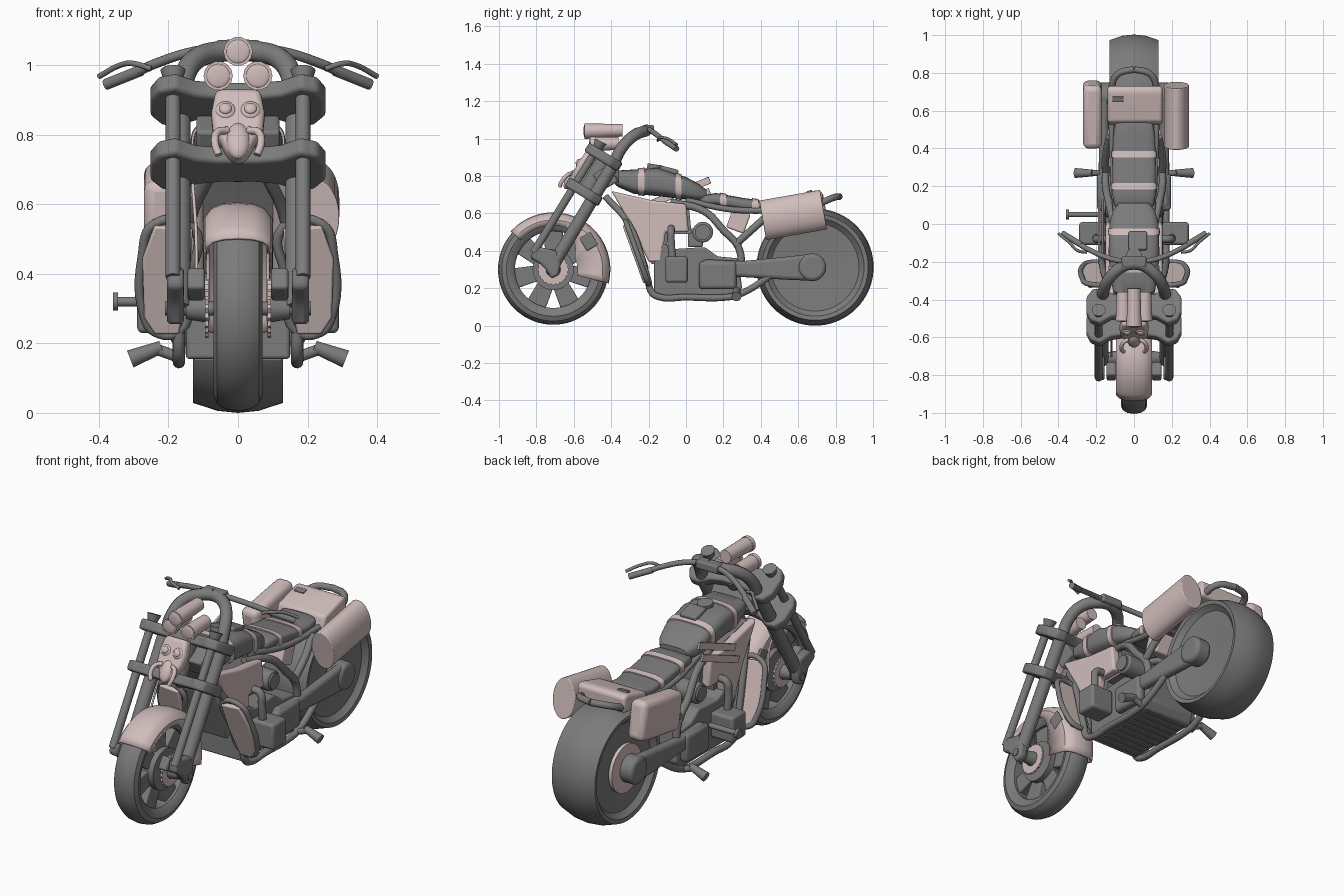
import bpy, bmesh
from math import sin, cos, pi, radians
from mathutils import Matrix, Vector

if "Cube" in bpy.data.objects:
    bpy.data.objects.remove(bpy.data.objects["Cube"])

PINK, DARK = bpy.data.materials.new("pale_pink"), bpy.data.materials.new("dark_grey")
PINK.diffuse_color, DARK.diffuse_color = (0.63, 0.51, 0.5, 1), (0.2, 0.2, 0.2, 1)

def frame(o, a, b):
    """Matrix with origin o, local x = a, local y = b."""
    a, b = Vector(a).normalized(), Vector(b).normalized()
    return Matrix.Translation(o) @ Matrix((a, b, a.cross(b))).transposed().to_4x4()

I, SIDE = Matrix.Identity(4), frame((0, 0, 0), (0, 1, 0), (0, 0, 1))  # SIDE: outline in y,z, extruded along x
W, P = Vector((0, .52, .85)), Vector((0, .85, -.52))  # along and across the raked fork

def finish(name, bm, pink=False, mirror=False, bevel=0, solid=0, M=I):
    bm.transform(M)
    bmesh.ops.remove_doubles(bm, verts=bm.verts, dist=1e-5)
    bmesh.ops.recalc_face_normals(bm, faces=bm.faces)
    me = bpy.data.meshes.new(name)
    bm.to_mesh(me)
    bm.free()
    ob = bpy.data.objects.new(name, me)
    bpy.context.collection.objects.link(ob)
    me.materials.append(PINK if pink else DARK)
    bpy.ops.object.select_all(action='DESELECT')
    ob.select_set(True)
    bpy.context.view_layer.objects.active = ob
    bpy.ops.object.shade_smooth_by_angle(angle=radians(35))
    if solid:
        ob.modifiers.new("solid", 'SOLIDIFY').thickness = solid
    if bevel:
        b = ob.modifiers.new("bevel", 'BEVEL')
        b.width, b.segments, b.limit_method = bevel, 3, 'ANGLE'
    if mirror:
        ob.modifiers.new("mirror", 'MIRROR')

def box(name, loc, size, rx=0, bevel=.01, **k):
    bm = bmesh.new()
    bmesh.ops.create_cube(bm, size=1)
    bm.transform(Matrix.Translation(loc) @ Matrix.Rotation(radians(rx), 4, 'X') @ Matrix.Diagonal((*size, 1)))
    finish(name, bm, bevel=bevel, **k)

def cyl(name, a, b, r, r2=None, flat=1, seg=28, **k):
    a, b, bm = Vector(a), Vector(b), bmesh.new()
    bmesh.ops.create_cone(bm, cap_ends=True, segments=seg, radius1=r, radius2=r2 or r, depth=(b - a).length)
    turn = (b - a).to_track_quat('Z', 'X').to_matrix().to_4x4()
    bm.transform(Matrix.Translation((a + b) / 2) @ Matrix.Diagonal((flat, 1, 1, 1)) @ turn)
    finish(name, bm, **k)

def ball(name, loc, s, **k):
    bm = bmesh.new()
    bmesh.ops.create_uvsphere(bm, u_segments=20, v_segments=12, radius=1)
    bm.transform(Matrix.Translation(loc) @ Matrix.Diagonal((*s, 1)))
    finish(name, bm, **k)

def tube(name, pts, r, closed=False, **k):
    cu = bpy.data.curves.new(name, 'CURVE')
    cu.dimensions, cu.bevel_depth, cu.bevel_resolution, cu.use_fill_caps = '3D', r, 4, True
    sp = cu.splines.new('BEZIER')
    sp.bezier_points.add(len(pts) - 1)
    sp.resolution_u, sp.use_cyclic_u = 6, closed
    for bp, p in zip(sp.bezier_points, pts):
        bp.co, bp.handle_left_type, bp.handle_right_type = p, 'AUTO', 'AUTO'
    ob = bpy.data.objects.new("path", cu)
    bpy.context.collection.objects.link(ob)
    me = bpy.data.meshes.new_from_object(ob.evaluated_get(bpy.context.evaluated_depsgraph_get()))
    bpy.data.objects.remove(ob)
    bm = bmesh.new()
    bm.from_mesh(me)
    finish(name, bm, **k)

def skin(name, rows, wrap_rows=False, wrap_cols=False, caps=False, **k):
    bm = bmesh.new()
    vs = [[bm.verts.new(p) for p in row] for row in rows]
    n, m = len(vs), len(vs[0])
    for i in range(n if wrap_rows else n - 1):
        for j in range(m if wrap_cols else m - 1):
            a, b = (i + 1) % n, (j + 1) % m
            bm.faces.new((vs[i][j], vs[a][j], vs[a][b], vs[i][b]))
    if caps:
        bm.faces.new(vs[0]), bm.faces.new(vs[-1])
    finish(name, bm, **k)

def prism(name, pts, d0, d1, M=SIDE, **k):
    skin(name, [[(x, y, d) for x, y in pts] for d in (d0, d1)], wrap_cols=True, caps=True, M=M, **k)

def lathe(name, half, rim, cy, cz, seg=72):
    """Wheel from half a profile of (x, radius), mirrored about the rim."""
    prof = [(-x, r) for x, r in half] + [(0, rim)] + half[::-1]
    rows = [[(x, cy + r * cos(2 * pi * i / seg), cz + r * sin(2 * pi * i / seg)) for x, r in prof] for i in range(seg)]
    skin(name, rows, wrap_rows=True, wrap_cols=half[0][1] > 0)

def loft(name, secs, grow=0, **k):
    """Rounded body from sections (y, z centre, half width, half height)."""
    e = lambda t: abs(t) ** .6 * (1 if t > 0 else -1)
    angles = [2 * pi * (i + .5) / 32 for i in range(32)]
    rows = [[(e(cos(a)) * (w + grow), y, z + e(sin(a)) * (h + grow)) for a in angles] for y, z, w, h in secs]
    skin(name, rows, wrap_cols=True, caps=True, **k)

def slice_at(secs, y):
    a, b = next((a, b) for a, b in zip(secs, secs[1:]) if a[0] <= y <= b[0])
    return tuple(p + (y - a[0]) / (b[0] - a[0]) * (q - p) for p, q in zip(a, b))

def sym(pts):
    return pts + [(-x, y) for x, y in pts[::-1] if x]

# front wheel
FY, FZ = -.71, .3
lathe("front_tyre", [(.045, .205), (.06, .22), (.07, .25), (.06, .275), (.035, .29)], .295, FY, FZ)
for i in range(7):
    M = Matrix.Translation((0, FY, FZ)) @ Matrix.Rotation(2 * pi * i / 7 + pi / 2, 4, 'X') @ SIDE
    prism("front_spoke", [(.07, -.04), (.22, -.055), (.22, .055), (.07, .04)], -.03, .03, M=M, bevel=.006)
cyl("front_hub", (-.06, FY, FZ), (.06, FY, FZ), .11)
cyl("front_axle", (-.21, FY, FZ), (.21, FY, FZ), .02)
teeth = [(FY + r * cos(i * pi / 20), FZ + r * sin(i * pi / 20)) for i in range(40) for r in [(.085, .078)[i % 2]]]
prism("front_brake_disc", teeth, .085, .095, pink=True, mirror=True)
cyl("front_hub_cap", (.09, FY, FZ), (.15, FY, FZ), .04, .03, mirror=True)
# front fender: shallow skirt ahead, deep behind
rows = []
for deg in range(-14, 139, 8):
    a, inner = radians(deg), min(.235, .13 + max(0, deg - 30) * .0025)
    sec = sym([(.09, inner), (.095, .265), (.075, .29), (.045, .302), (0, .306)])
    rows.append([(x, FY + r * cos(a), FZ + r * sin(a)) for x, r in sec])
skin("front_fender", rows, pink=True, solid=.008)
box("fender_vent", (.092, -.52, .45), (.015, .07, .08), rx=30, mirror=True)
# rear wheel and swingarm
RY, RZ = .69, .313
lathe("rear_wheel", [(.085, 0), (.09, .09), (.1, .235), (.113, .25), (.126, .262), (.13, .284), (.06, .307)], .313, RY, RZ)
cyl("rear_brake_disc", (-.105, RY, RZ), (-.125, RY, RZ), .13, pink=True)
prism("swingarm", [(.07, .33), (.1, .355), (.3, .345), (.55, .37), (.68, .385), (.68, .24), (.55, .245), (.3, .26), (.1, .265), (.07, .29)],
      .135, .185, bevel=.02, mirror=True)
cyl("swingarm_boss", (.1, .675, .312), (.195, .675, .312), .074, bevel=.02, mirror=True)
# raked fork: two tubes per side, clamps, caps, lugs
cyl("fork_tube_main", (.17, -.725, .3), (.17, -.39, .86), .034, mirror=True)
cyl("fork_tube_front", (.187, -.815, .39), (.187, -.47, .955), .021, mirror=True)
cyl("fork_cap", (.187, -.475, .945), (.187, -.455, .985), .022, .036, mirror=True)
prism("fork_lug", [(-.83, .36), (-.82, .41), (-.78, .42), (-.69, .4), (-.67, .33), (-.68, .27), (-.72, .25), (-.75, .3), (-.78, .33)],
      .155, .205, bevel=.015, mirror=True)
box("brake_caliper", (.12, -.78, .37), (.05, .08, .07), rx=-30, mirror=True)
plate = sym([(.06, -.06), (.12, -.07), (.18, -.11), (.23, -.09), (.252, -.04), (.252, .05), (.22, .1), (.17, .105), (.11, .07), (.05, .06)])
for nm, y, z in (("lower_clamp", -.545, .715), ("upper_clamp", -.44, .9)):
    prism(nm, plate, -.027, .027, M=frame((0, y, z), (1, 0, 0), P), bevel=.012)
cyl("headstock", (0, -.545, .69), (0, -.42, .9), .05)
box("steering_block", (0, -.43, .79), (.24, .1, .1), rx=30)
# handlebar
tube("bar_riser", [(.165, -.39, .85), (.16, -.35, .94), (.125, -.28, 1.015), (.05, -.22, 1.04), (0, -.21, 1.045)], .031, mirror=True)
box("bar_clamp", (0, -.2, 1.05), (.13, .06, .045))
tube("handlebar", [(0, -.2, 1.05), (.1, -.19, 1.045), (.25, -.13, 1), (.3, -.1, .975)], .014, mirror=True)
cyl("grip", (.28, -.11, .985), (.38, -.05, .945), .016, mirror=True)
tube("lever", [(.25, -.15, .99), (.3, -.14, 1.005), (.34, -.1, 1), (.4, -.05, .968)], .008, mirror=True)
# headlights
for x, z, y0, y1 in ((0, 1.045, -.54, -.34), (.057, .975, -.51, -.36), (-.057, .975, -.51, -.36)):
    cyl("headlight", (x, y0, z - .005), (x, y1, z), .04, .034, pink=True)
    cyl("headlight_rim", (x, y0 - .003, z - .005), (x, y0 + .02, z - .005), .042, seg=14, pink=True)
    ball("headlight_lens", (x, y0 - .002, z - .005), (.034, .006, .034), pink=True)
# tusked face mask
MK = frame((0, -.605, .705), (1, 0, 0), W)
prism("mask", sym([(0, 0), (.03, .02), (.05, .065), (.072, .1), (.077, .16), (.065, .235)]), 0, .06, M=MK, bevel=.018, pink=True)
ball("mask_nose", (0, .06, .05), (.035, .06, .025), M=MK, pink=True)
ball("mask_brow", (.036, .16, .055), (.03, .03, .014), M=MK, pink=True, mirror=True)
ball("mask_eye", (.036, .16, .066), (.018, .018, .01), M=MK, pink=True, mirror=True)
tube("mask_tusk", [(.03, .09, .06), (.058, .075, .075), (.066, .03, .085), (.055, -.005, .08)], .011, M=MK, pink=True, mirror=True)
# tank and seat with straps
TANK = [(-.38, .785, .08, .03), (-.36, .785, .11, .045), (-.28, .77, .127, .065), (-.15, .768, .135, .076),
        (0, .735, .13, .06), (.07, .712, .112, .045), (.11, .7, .08, .025)]
SEAT = [(.07, .67, .08, .015), (.1, .672, .105, .028), (.16, .675, .115, .034), (.3, .65, .115, .034),
        (.45, .632, .112, .03), (.52, .645, .105, .03), (.545, .65, .08, .015)]
for nm, secs, ys in (("tank", TANK, (-.24, -.04)), ("seat", SEAT, (.2, .37))):
    loft(nm, secs)
    for y in ys:
        loft(nm + "_strap", [slice_at(secs, y - .017), slice_at(secs, y + .017)], grow=.006, pink=True)
cyl("filler_cap", (0, -.17, .83), (0, -.165, .862), .04)
box("tank_console", (.02, -.09, .83), (.1, .1, .03), rx=-14)
box("under_seat_box", (0, .28, .56), (.22, .1, .11), rx=-20, pink=True)
# tail box, side bags, rear rail
prism("tail_box", [(.52, .61), (.54, .68), (.7, .725), (.73, .715), (.73, .63)], -.14, .15, bevel=.015, pink=True)
box("tail_latch", (-.085, .66, .715), (.06, .03, .015), rx=14, bevel=.004)
cyl("right_bag", (.225, .41, .563), (.225, .735, .62), .107, flat=.62, seg=40, pink=True, bevel=.004)
box("left_bag", (-.22, .58, .59), (.1, .34, .21), rx=9.8, bevel=.03, pink=True)
tube("rear_rail", [(.12, .55, .62), (.12, .7, .65), (.09, .79, .685), (0, .82, .69)], .018, mirror=True)
# frame tubes
tube("down_tube", [(.08, -.43, .69), (.14, -.31, .55), (.17, -.205, .25), (.17, -.185, .18), (.17, -.15, .155),
                   (.17, 0, .152), (.17, .22, .152), (.17, .28, .165), (.16, .5, .3)], .018, mirror=True)
tube("mid_tube", [(.09, -.08, .66), (.13, .1, .61), (.15, .2, .51), (.15, .28, .42), (.15, .3, .3)], .02, mirror=True)
tube("rear_strut", [(.15, .26, .43), (.15, .36, .52), (.13, .46, .61)], .02, mirror=True)
tube("seat_rail", [(.09, 0, .67), (.11, .25, .62), (.12, .6, .62)], .016, mirror=True)
# side shrouds over a dark inner body, slanted leg guards
shroud = [(-.4, .72), (-.18, .67), (0, .65), (.015, .5), (-.11, .5), (-.13, .34), (-.2, .34), (-.3, .55)]
prism("side_shroud", shroud, .1, .15, bevel=.012, pink=True, mirror=True)
prism("inner_body", [(y + .015, z - .01) for y, z in shroud], -.1, .1)
SLOPE = frame((0, -.33, .55), (1, 0, 0), (0, -.34, .94))
guard = [(.13, -.02), (.24, -.01), (.275, -.11), (.27, -.29), (.24, -.34), (.17, -.34), (.14, -.18)]
prism("leg_guard", guard, -.012, .014, M=SLOPE, bevel=.006, pink=True, mirror=True)
tube("guard_frame", [(x, z, -.01) for x, z in guard], .014, closed=True, M=SLOPE, mirror=True)
box("radiator", (0, -.26, .43), (.2, .04, .28), rx=18)
# engine
prism("engine_case", [(-.17, .38), (-.12, .44), (-.06, .41), (.1, .42), (.17, .37), (.28, .36), (.3, .2), (.27, .155), (-.17, .155)],
      -.15, .15, bevel=.01)
box("engine_cover", (.22, -.05, .3), (.14, .12, .14), bevel=.015, mirror=True)
box("gear_cover", (.17, .17, .27), (.05, .2, .15), bevel=.02, mirror=True)
for i in range(9):
    box("sump_fin", (0, -.13 + i * .047, .155), (.25, .014, .012), bevel=0)
tube("exhaust", [(.14, -.08, .52), (.19, -.08, .51), (.2, -.08, .45), (.2, -.07, .34)], .02, mirror=True)
cyl("air_cleaner", (-.15, .09, .5), (.15, .09, .5), .055, bevel=.01)
cyl("air_cleaner_ring", (.145, .09, .5), (.16, .09, .5), .042, mirror=True)
box("intake", (0, .05, .47), (.12, .08, .1))
# pegs, kick lever, cables, blades on the left side
cyl("peg_arm", (.17, .27, .16), (.24, .27, .185), .016, mirror=True)
cyl("foot_peg", (.22, .27, .19), (.31, .27, .155), .018, .026, mirror=True)
cyl("kick_shaft", (-.18, .05, .32), (-.35, .05, .32), .014)
cyl("kick_pad", (-.345, .05, .32), (-.36, .05, .32), .026)
tube("brake_line", [(-.13, -.5, .66), (-.12, -.6, .5), (-.12, -.7, .36)], .005, pink=True)
for nm, x, z in (("upper_blade", -.165, .715), ("lower_blade", -.185, .655)):
    box(nm, (x, -.03, z), (.012, .34, .038), rx=22, bevel=.003, pink=True)

for m in bpy.data.materials:
    if m.users and not m.is_grease_pencil:
        m.use_nodes = True
        m.node_tree.nodes["Principled BSDF"].inputs["Base Color"].default_value = m.diffuse_color
